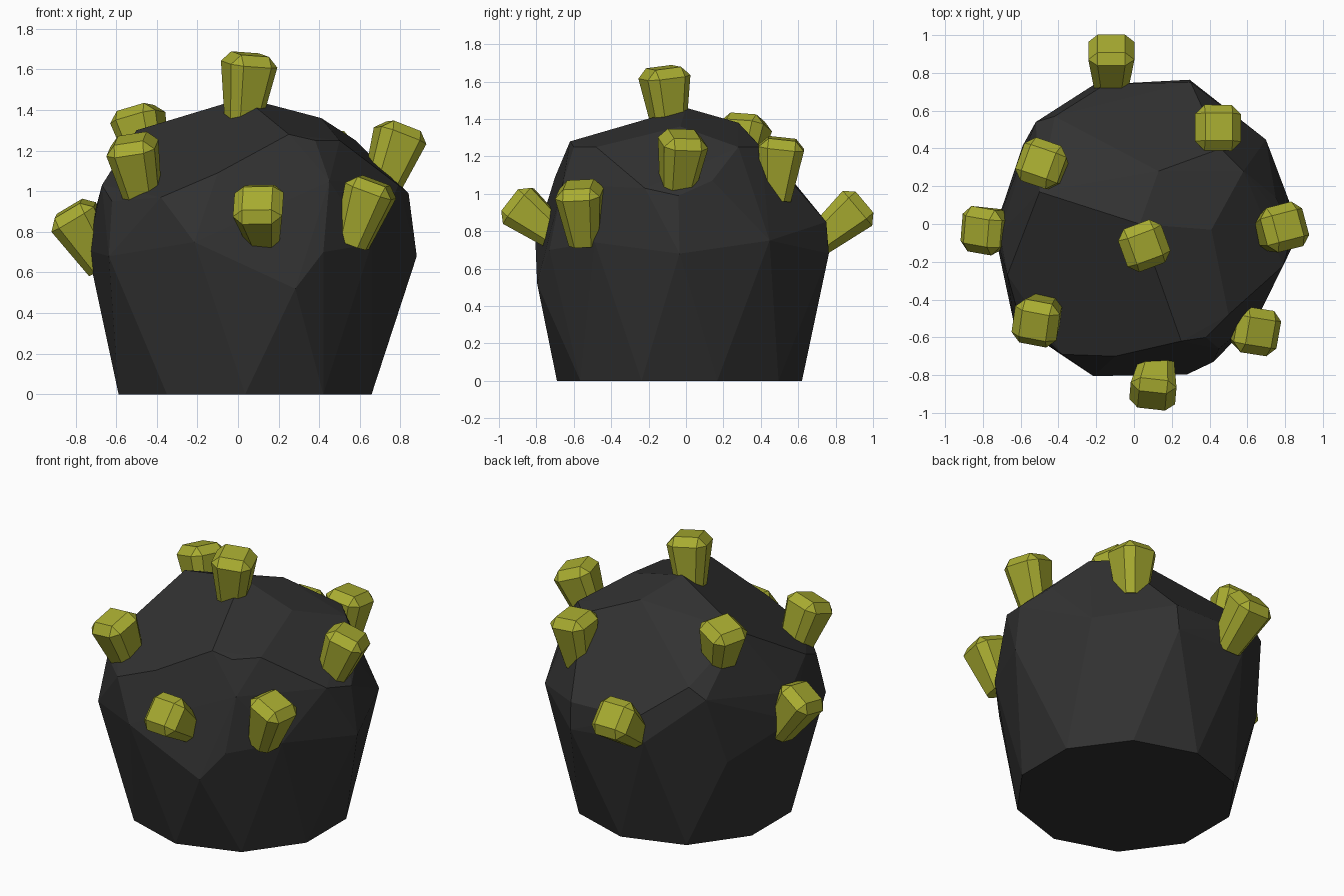
import bpy, bmesh, math
from mathutils import Vector

if "Cube" in bpy.data.objects:
    bpy.data.objects.remove(bpy.data.objects["Cube"])


def material(name, rgb):
    m = bpy.data.materials.new(name)
    m.diffuse_color = (*rgb, 1)
    m.use_nodes = True
    m.node_tree.nodes["Principled BSDF"].inputs["Base Color"].default_value = m.diffuse_color
    return m


charcoal = material("charcoal", (0.031, 0.031, 0.031))
olive = material("yellow_green", (0.39, 0.41, 0.03))


def hull(name, points, mat, merge_angle):
    """Faceted convex solid around a handful of points."""
    bm = bmesh.new()
    for p in points:
        bm.verts.new(p)
    res = bmesh.ops.convex_hull(bm, input=bm.verts)
    loose = [v for v in bm.verts if not v.link_faces]
    bmesh.ops.delete(bm, geom=loose, context='VERTS')
    bmesh.ops.dissolve_limit(bm, angle_limit=math.radians(merge_angle),
                             verts=bm.verts, edges=bm.edges)
    bmesh.ops.recalc_face_normals(bm, faces=bm.faces)
    me = bpy.data.meshes.new(name)
    bm.to_mesh(me)
    bm.free()
    me.materials.append(mat)
    ob = bpy.data.objects.new(name, me)
    bpy.context.collection.objects.link(ob)
    return ob


def on_circle(r, deg, z):
    a = math.radians(deg)
    return (0.035 + r * math.cos(a), -0.035 + r * math.sin(a), z)


# Rock body: ten-sided base, ten-sided waist, then the chipped crown
base = [on_circle(0.655, 18 + 36 * k, 0) for k in range(10)]
waist_z = [0.68, 0.75, 0.68, 0.72, 0.57, 0.71, 0.68, 0.75, 0.52, 0.74]
waist_r = [0.845, 0.82, 0.84, 0.81, 0.77, 0.775, 0.83, 0.81, 0.80, 0.77]
waist = [on_circle(waist_r[k], 36 * k, waist_z[k]) for k in range(10)]
crown = [
    (0.03, 0.0, 1.46), (0.41, -0.03, 1.36), (0.13, 0.28, 1.38),
    (0.25, -0.62, 1.28), (0.38, -0.60, 1.25), (0.50, -0.48, 1.25),
    (-0.10, -0.70, 1.09), (-0.38, -0.69, 0.97), (-0.62, -0.45, 0.95),
    (-0.67, -0.27, 1.03), (-0.50, 0.17, 1.30), (-0.42, 0.57, 1.07),
    (-0.52, 0.54, 1.00), (0.46, 0.40, 1.25), (0.58, 0.28, 1.25),
    (0.75, 0.14, 1.07), (0.84, -0.04, 0.99), (0.79, -0.22, 1.03),
    (0.45, -0.66, 1.05), (0.42, -0.73, 0.70), (0.30, 0.75, 0.85),
    (-0.15, 0.74, 0.86), (-0.71, -0.05, 0.88),
]
hull("rock_body", base + waist + crown, charcoal, 2.5)


def peg(name, root, tip, yaw):
    """Flared eight-sided peg with a chamfered square cap."""
    root, tip = Vector(root), Vector(tip)
    axis = (tip - root).normalized()
    side = Vector((math.cos(math.radians(yaw)), math.sin(math.radians(yaw)), 0))
    side = (side - axis * side.dot(axis)).normalized()
    other = axis.cross(side)
    pts = []

    def ring(centre, wide, narrow):
        for a, b in ((wide, narrow), (narrow, wide)):
            for s in (-1, 1):
                for t in (-1, 1):
                    pts.append(centre + side * a * s + other * b * t)

    ring(root, 0.082, 0.045)
    ring(tip - axis * 0.05, 0.122, 0.073)
    pts.extend(tip + side * 0.073 * s + other * 0.073 * t
               for s in (-1, 1) for t in (-1, 1))
    hull(name, pts, olive, 1)


# Pegs: root, cap centre, turn of the cap
pegs = {
    "peg_top": ((0.025, -0.09, 1.35), (0.06, -0.12, 1.675), 20),
    "peg_back": ((-0.12, 0.70, 0.74), (-0.12, 0.955, 0.955), 0),
    "peg_back_left": ((-0.43, 0.28, 1.10), (-0.505, 0.33, 1.41), -20),
    "peg_left": ((-0.66, -0.01, 0.63), (-0.835, -0.04, 0.915), 80),
    "peg_front_left": ((-0.46, -0.44, 0.93), (-0.53, -0.54, 1.26), -8),
    "peg_front": ((0.125, -0.70, 0.78), (0.095, -0.935, 0.965), -5),
    "peg_front_right": ((0.56, -0.54, 0.74), (0.67, -0.575, 1.05), -10),
    "peg_right": ((0.70, -0.05, 1.00), (0.815, -0.01, 1.32), 15),
    "peg_back_right": ((0.42, 0.48, 0.97), (0.45, 0.515, 1.295), 0),
}
for name, (root, tip, yaw) in pegs.items():
    peg(name, root, tip, yaw)
